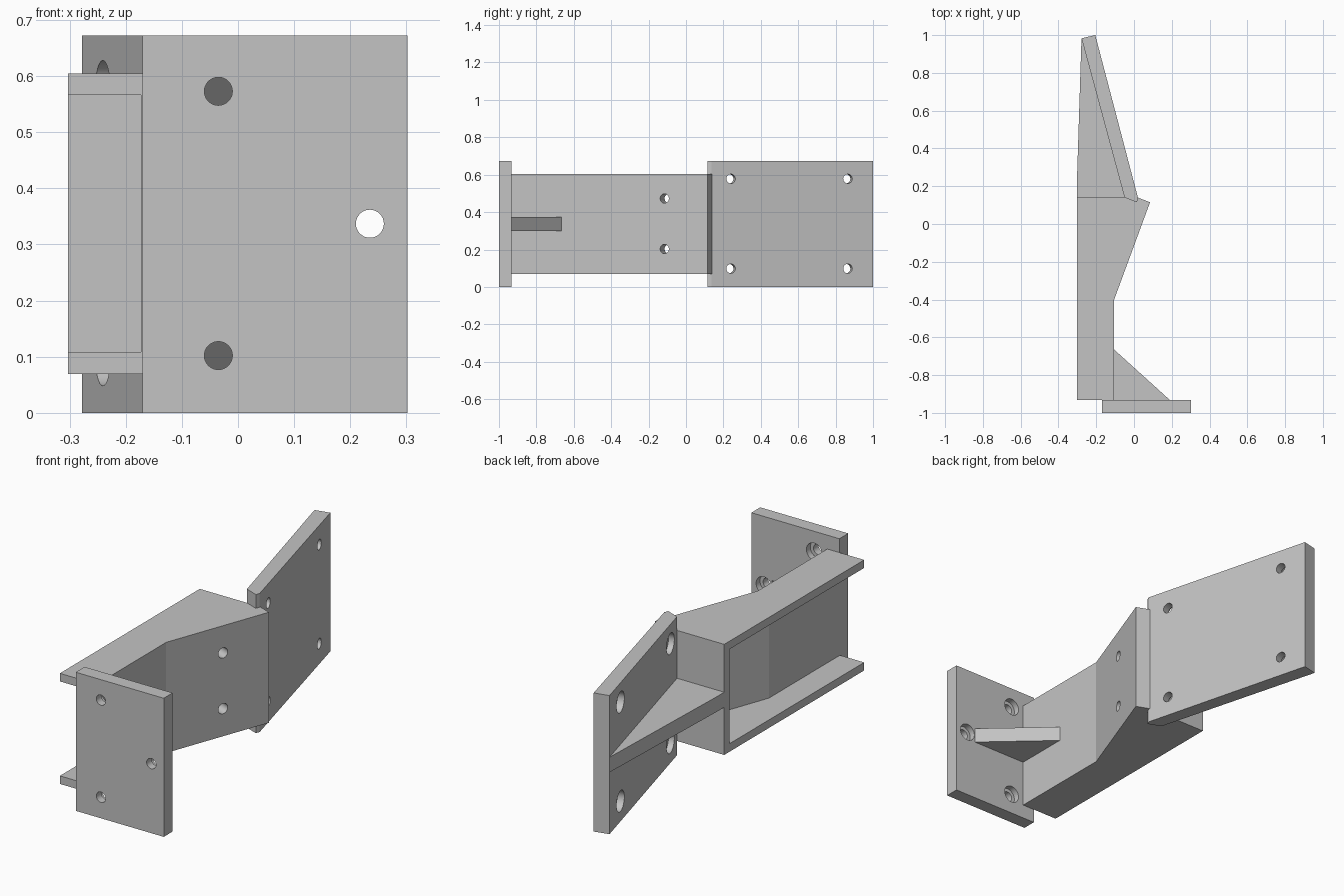
import bpy
import bmesh
from mathutils import Vector

cube = bpy.data.objects.get("Cube")
if cube:
    bpy.data.objects.remove(cube, do_unlink=True)

# Single grey finish
grey = bpy.data.materials.new("plain_grey")
grey.use_nodes = True
COLOUR = (0.55, 0.55, 0.55, 1)
grey.diffuse_color = COLOUR
grey.node_tree.nodes["Principled BSDF"].inputs["Base Color"].default_value = COLOUR


def prism(name, outline, z0, z1):
    """Extrude a plan outline from z0 up to z1."""
    bm = bmesh.new()
    face = bm.faces.new([bm.verts.new((x, y, z0)) for x, y in outline])
    grown = bmesh.ops.extrude_face_region(bm, geom=[face])["geom"]
    top = [v for v in grown if isinstance(v, bmesh.types.BMVert)]
    bmesh.ops.translate(bm, verts=top, vec=(0, 0, z1 - z0))
    bmesh.ops.recalc_face_normals(bm, faces=bm.faces)
    mesh = bpy.data.meshes.new(name)
    bm.to_mesh(mesh)
    bm.free()
    mesh.materials.append(grey)
    obj = bpy.data.objects.new(name, mesh)
    bpy.context.collection.objects.link(obj)
    return obj


def cut(target, cutter):
    """Subtract a cutter, then discard it."""
    cutter.hide_render = True
    mod = target.modifiers.new("cut", "BOOLEAN")
    mod.operation = "DIFFERENCE"
    mod.solver = "EXACT"
    mod.object = cutter
    bpy.context.view_layer.objects.active = target
    bpy.ops.object.modifier_apply(modifier=mod.name)
    bpy.data.objects.remove(cutter, do_unlink=True)


def drill(target, point, inward, start, end, radius):
    """Bore a round hole between two depths below a surface point."""
    axis = Vector(inward).normalized()
    bpy.ops.mesh.primitive_cylinder_add(
        vertices=32, radius=radius, depth=end - start,
        location=Vector(point) + axis * (start + end) / 2,
        rotation=axis.to_track_quat("Z", "Y").to_euler())
    cutter = bpy.context.object
    cutter.name = "hole_cutter"
    cutter.data.materials.append(grey)
    cut(target, cutter)


HEIGHT = 0.672
RIB = (0.30, 0.373)
HOLE = 0.025

# Bent channel with closed rear end, hollowed from its open side
channel = prism("channel", [(-0.303, -0.932), (-0.105, -0.932), (-0.105, -0.4),
                            (0.085, 0.115), (0.02, 0.14), (-0.303, 0.14)], 0.069, 0.605)
cut(channel, prism("pocket", [(-0.4, -1.1), (-0.173, -1.1), (-0.173, -0.388),
                              (0.005, 0.1), (-0.4, 0.1)], 0.108, 0.566))
for z in (0.203, 0.473):
    drill(channel, (0, -0.115, z), (-0.938, 0.346, 0), -0.1, 0.12, HOLE)

# Front mounting plate with counterbored holes
front_plate = prism("front_plate", [(-0.17, -1), (0.302, -1), (0.302, -0.932),
                                    (-0.17, -0.932)], 0, HEIGHT)
for x, z in ((-0.035, 0.102), (-0.035, 0.573), (0.235, 0.337)):
    drill(front_plate, (x, -1, z), (0, 1, 0), -0.1, 0.1, HOLE)
    drill(front_plate, (x, -1, z), (0, 1, 0), 0.038, 0.1, 0.042)

# Angled rear mounting plate with counterbored holes
rear_plate = prism("rear_plate", [(-0.05, 0.14), (0.015, 0.115), (0.022, 0.135),
                                  (-0.205, 1), (-0.278, 0.983)], 0, HEIGHT)
for x, y in ((-0.005, 0.24), (-0.169, 0.865)):
    for z in (0.098, 0.578):
        drill(rear_plate, (x, y, z), (-0.967, -0.254, 0), -0.1, 0.15, HOLE)
        drill(rear_plate, (x, y, z), (-0.967, -0.254, 0), 0.042, 0.15, 0.05)

# Triangular stiffening ribs
front_rib = prism("front_rib", [(-0.105, -0.932), (0.19, -0.932), (-0.105, -0.665)], *RIB)
rear_rib = prism("rear_rib", [(-0.303, 0.14), (-0.05, 0.14), (-0.278, 0.983),
                              (-0.303, 0.2)], *RIB)

# Crisp plates, smooth bores
bpy.ops.object.select_all(action="DESELECT")
for obj in (channel, front_plate, rear_plate, front_rib, rear_rib):
    obj.select_set(True)
    bpy.context.view_layer.objects.active = obj
bpy.ops.object.shade_smooth_by_angle(angle=0.3)
